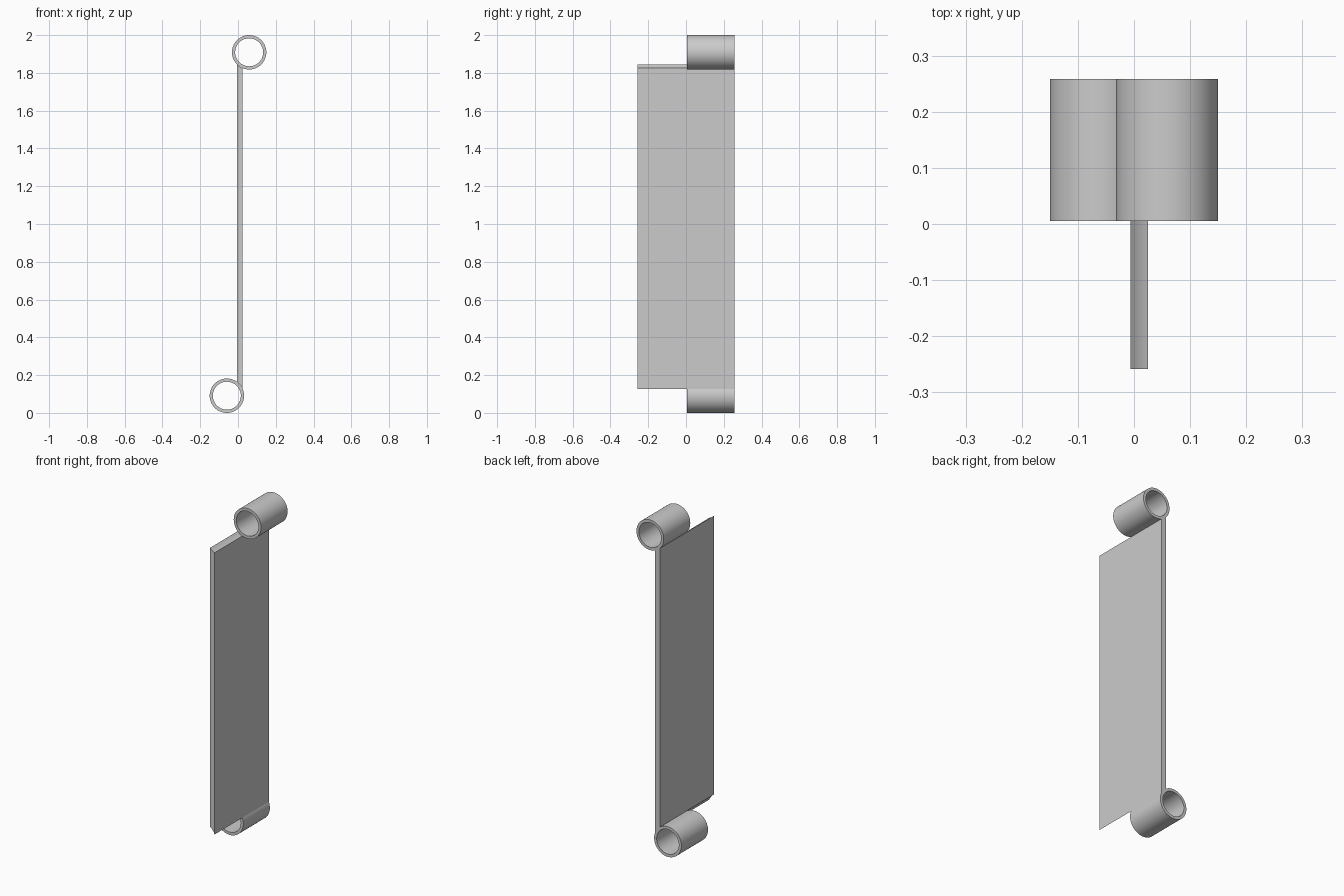
import bpy, bmesh, math

if "Cube" in bpy.data.objects:
    bpy.data.objects.remove(bpy.data.objects["Cube"])

grey = bpy.data.materials.new("light grey")
grey.diffuse_color = (0.6, 0.6, 0.6, 1)
grey.use_nodes = True
grey.node_tree.nodes["Principled BSDF"].inputs["Base Color"].default_value = grey.diffuse_color

R_OUT, R_IN, SEG = 0.091, 0.074, 64
Y_FRONT, Y_MID, Y_BACK = -0.258, 0.005, 0.258
X_LEFT, X_RIGHT = -0.006, 0.025
TOP, BOTTOM = (0.059, 1.909), (-0.059, 0.091)   # loop centres (x, z)


def finish(name, bm):
    bmesh.ops.recalc_face_normals(bm, faces=bm.faces)
    mesh = bpy.data.meshes.new(name)
    bm.to_mesh(mesh)
    bm.free()
    mesh.materials.append(grey)
    obj = bpy.data.objects.new(name, mesh)
    bpy.context.collection.objects.link(obj)
    bpy.context.view_layer.objects.active = obj
    obj.select_set(True)
    bpy.ops.object.shade_smooth_by_angle(angle=math.radians(30))
    obj.select_set(False)


def loop(name, centre):
    """Open tube running along y."""
    bm = bmesh.new()
    rings = []
    for r, y in ((R_OUT, Y_MID), (R_OUT, Y_BACK), (R_IN, Y_BACK), (R_IN, Y_MID)):
        rings.append([bm.verts.new((centre[0] + r * math.cos(2 * math.pi * i / SEG), y,
                                    centre[1] + r * math.sin(2 * math.pi * i / SEG)))
                      for i in range(SEG)])
    for k in range(4):
        a, b = rings[k], rings[(k + 1) % 4]
        for i in range(SEG):
            j = (i + 1) % SEG
            bm.faces.new((a[i], a[j], b[j], b[i]))
    finish(name, bm)


def arc_z(x, centre, side):
    return centre[1] + side * math.sqrt(R_OUT ** 2 - (x - centre[0]) ** 2)


# Plate whose ends are hollowed to meet the loops
xs = [X_LEFT + (X_RIGHT - X_LEFT) * i / 6 for i in range(7)]
outline = [(x, arc_z(x, BOTTOM, 1)) for x in xs]
outline += [(x, arc_z(x, TOP, -1)) for x in reversed(xs)]
bm = bmesh.new()
face = bm.faces.new([bm.verts.new((x, Y_FRONT, z)) for x, z in outline])
ext = bmesh.ops.extrude_face_region(bm, geom=[face], use_keep_orig=True)
bmesh.ops.translate(bm, vec=(0, Y_BACK - Y_FRONT, 0),
                    verts=[v for v in ext["geom"] if isinstance(v, bmesh.types.BMVert)])
finish("hinge_plate", bm)

# Knuckle loops on opposite sides of the plate
loop("upper_loop", TOP)
loop("lower_loop", BOTTOM)
